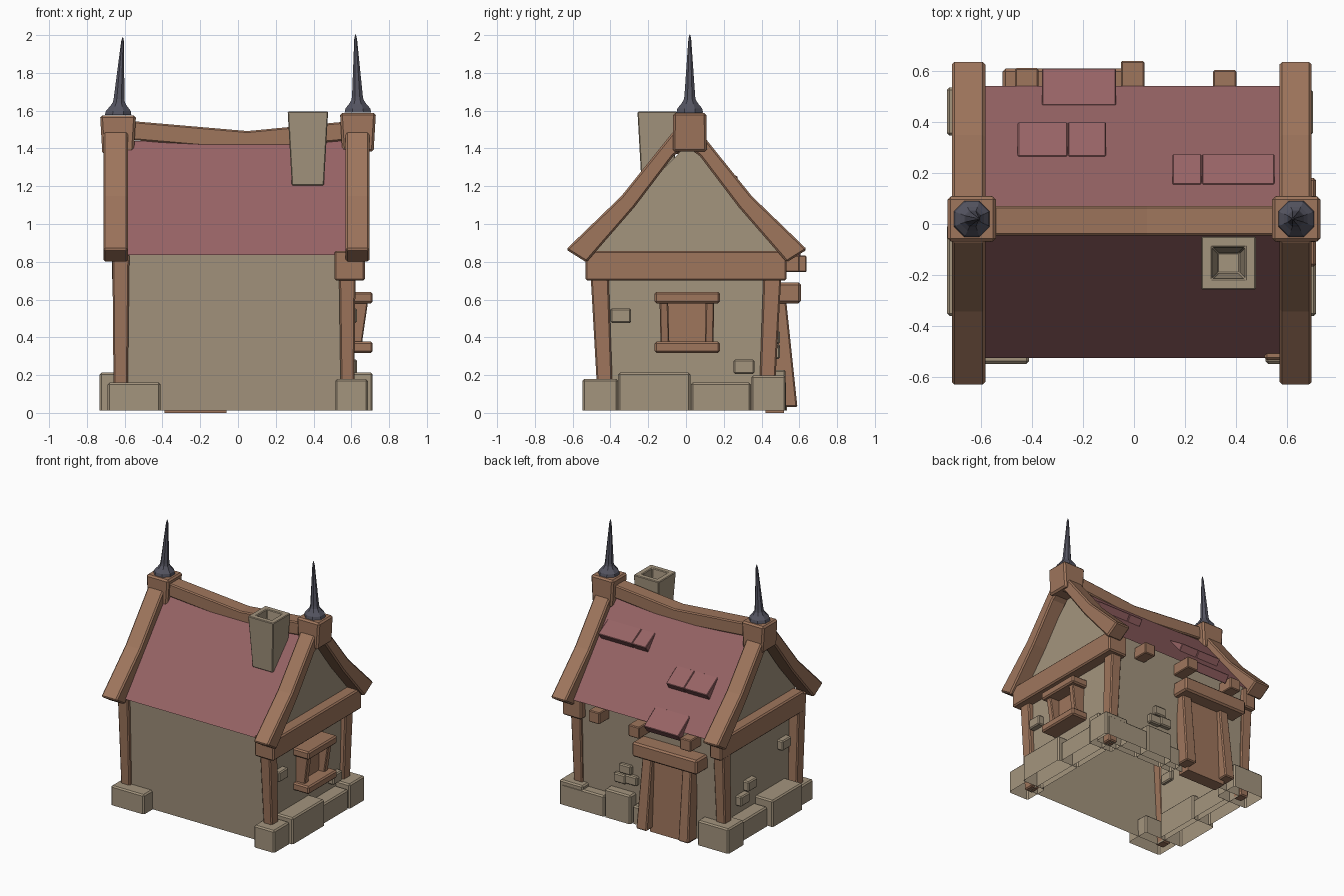
import bpy, bmesh, math

if "Cube" in bpy.data.objects:
    bpy.data.objects.remove(bpy.data.objects["Cube"])


def material(name, rgb):
    m = bpy.data.materials.new(name)
    m.diffuse_color = (*rgb, 1)
    m.use_nodes = True
    m.node_tree.nodes["Principled BSDF"].inputs["Base Color"].default_value = m.diffuse_color
    return m


STONE = material("tan_stone", (0.370, 0.298, 0.208))
WOOD = material("brown_wood", (0.345, 0.180, 0.108))
TILE = material("red_roof", (0.308, 0.125, 0.129))
IRON = material("dark_iron", (0.090, 0.090, 0.120))


def finish(name, bm, mat, bevel=0.0):
    bmesh.ops.recalc_face_normals(bm, faces=bm.faces)
    me = bpy.data.meshes.new(name)
    bm.to_mesh(me)
    bm.free()
    me.materials.append(mat)
    ob = bpy.data.objects.new(name, me)
    bpy.context.collection.objects.link(ob)
    if bevel:
        mod = ob.modifiers.new("chamfer", "BEVEL")
        mod.width = bevel
        mod.segments = 1
        mod.limit_method = "ANGLE"
    return ob


def loft(bm, rings, caps=True, closed=True, first_cap=True):
    """Skin a list of equally long point rings."""
    vs = [[bm.verts.new(p) for p in r] for r in rings]
    n = len(vs[0])
    for a, b in zip(vs, vs[1:]):
        for i in range(n if closed else n - 1):
            j = (i + 1) % n
            bm.faces.new((a[i], a[j], b[j], b[i]))
    if caps:
        if first_cap:
            bm.faces.new(vs[0])
        bm.faces.new(vs[-1])


def block(name, x, y, z, mat, top_x=None, top_y=None, bevel=0.01, bottom=True):
    """Box, optionally with a shifted or tapered top or an open bottom."""
    bm = bmesh.new()
    rings = []
    for (x0, x1), (y0, y1), h in ((x, y, z[0]), (top_x or x, top_y or y, z[1])):
        rings.append([(x0, y0, h), (x1, y0, h), (x1, y1, h), (x0, y1, h)])
    loft(bm, rings, first_cap=bottom)
    return finish(name, bm, mat, bevel)


def prism_x(name, profile, x, mat, bevel=0.01):
    """Extrude a (y, z) profile along x."""
    bm = bmesh.new()
    loft(bm, [[(h, y, z) for y, z in profile] for h in x])
    return finish(name, bm, mat, bevel)


# Walls: open underneath, gables at both ends
wall = [(-0.44, 0.013), (-0.48, 0.885), (-0.27, 1.135), (0.015, 1.43),
        (0.275, 1.145), (0.49, 0.885), (0.45, 0.013)]
bm = bmesh.new()
loft(bm, [[(x, y, z) for y, z in wall] for x in (-0.585, 0.585)], closed=False)
finish("walls", bm, STONE)

# Roof sheet over two slopes
bm = bmesh.new()
slope = [(-0.525, 0.837), (-0.03, 1.44), (0.05, 1.44), (0.54, 0.84)]
loft(bm, [[(x, y, z) for y, z in slope] for x in (-0.63, 0.62)], caps=False, closed=False)
finish("roof", bm, TILE)


# Wedge shingles on the back slope
def roof_z(y):
    return 1.44 - (y - 0.05) * 0.6 / 0.49


for x0, x1, y0, y1 in ((-0.455, -0.261, 0.265, 0.40), (-0.259, -0.11, 0.265, 0.40),
                       (0.15, 0.264, 0.155, 0.275), (0.266, 0.55, 0.155, 0.275),
                       (-0.36, -0.07, 0.465, 0.61)):
    prism_x("shingle", [(y0, roof_z(y0) - 0.02), (y0, roof_z(y0) + 0.006),
                        (y1, roof_z(y1) + 0.085), (y1 - 0.04, roof_z(y1) + 0.03)],
            (x0, x1), TILE, 0.004)

# Ridge beam with a sag in the middle
bm = bmesh.new()
loft(bm, [[(x, -0.045, z - 0.1), (x, 0.07, z - 0.1), (x, 0.07, z), (x, -0.045, z)]
          for x, z in ((-0.6, 1.548), (0.05, 1.492), (0.6, 1.545))])
finish("ridge_beam", bm, WOOD, 0.008)

# Barge boards, kinked like the gable edge
board = [(0.638, 0.865), (0.345, 1.148), (0.07, 1.49), (0.0, 1.49),
         (0.0, 1.41), (0.07, 1.36), (0.275, 1.09), (0.53, 0.797)]
for x in ((-0.713, -0.582), (0.57, 0.695)):
    for s in (-1, 1):
        prism_x("barge_board", [(s * y + 0.003, z) for y, z in board], x, WOOD, 0.01)

# Apex blocks and lathed spires
for cx, tip, top in ((-0.635, -0.61, 1.575), (0.635, 0.622, 1.588)):
    block("apex_block", (cx - 0.083, cx + 0.083), (-0.07, 0.11), (top - 0.205, top), WOOD,
          (cx - 0.095, cx + 0.095), (-0.068, 0.108), 0.012)
    bm = bmesh.new()
    rings = []
    for r, h in ((0.076, 0), (0.071, 0.022), (0.05, 0.045), (0.035, 0.066),
                 (0.031, 0.085), (0.008, 0.39), (0.002, 0.412)):
        c = cx + (tip - cx) * h / 0.412
        rings.append([(c + r * math.cos((k + 0.5) * math.pi / 4),
                       0.02 + r * math.sin((k + 0.5) * math.pi / 4),
                       top + 0.002 + h) for k in range(8)])
    loft(bm, rings)
    finish("spire", bm, IRON)

# Chimney with a sunken, tapering flue
chimney = block("chimney", (0.285, 0.455), (-0.235, -0.065), (1.205, 1.595), STONE,
                (0.263, 0.477), (-0.257, -0.048), 0.005)
bm = bmesh.new()
bm.from_mesh(chimney.data)
bm.faces.ensure_lookup_table()
lid = max(bm.faces, key=lambda f: f.calc_center_median().z)
bmesh.ops.inset_region(bm, faces=[lid], thickness=0.06)
bmesh.ops.inset_region(bm, faces=[lid], thickness=0.03, depth=-0.16)
bm.to_mesh(chimney.data)
bm.free()

# Corner posts, leaning inward toward the bottom
for sx in (-1, 1):
    ox = (0.585, 0.658) if sx < 0 else (0.545, 0.615)
    tx = (0.575, 0.665) if sx < 0 else (0.535, 0.622)
    flip = lambda p: tuple(sorted(sx * v for v in p))
    for sy in (-1, 1):
        block("corner_post", flip(ox), tuple(sorted(sy * v for v in (0.385, 0.465))),
              (0.02, 0.84 if sx < 0 else 0.73), WOOD, flip(tx),
              tuple(sorted(sy * v for v in (0.41, 0.505))), 0.008)
block("gable_beam_right", (0.51, 0.672), (-0.533, 0.533), (0.7, 0.858), WOOD)
block("gable_beam_left", (-0.668, -0.57), (-0.47, 0.533), (0.7, 0.858), WOOD)

# Foundation stones: corners, sides and back, open underneath
for x, y, h in (((0.515, 0.687), (-0.547, -0.36), 0.18), ((0.54, 0.713), (-0.36, 0.024), 0.213),
                ((0.54, 0.69), (0.026, 0.344), 0.16), ((0.50, 0.70), (0.346, 0.528), 0.197),
                ((-0.69, -0.41), (-0.547, -0.36), 0.16), ((-0.732, -0.54), (-0.36, 0.0), 0.213),
                ((-0.69, -0.54), (0.003, 0.344), 0.16), ((-0.732, -0.47), (0.346, 0.535), 0.20),
                ((0.32, 0.68), (0.40, 0.53), 0.17), ((0.10, 0.317), (0.40, 0.528), 0.228),
                ((0.0, 0.097), (0.40, 0.505), 0.15)):
    block("foundation_stone", x, y, (0.013, h), STONE, bevel=0.01, bottom=False)

# Loose stones showing in the walls
for s, cy, cz in ((1, -0.345, 0.515), (1, 0.307, 0.245),
                  (-1, -0.32, 0.50), (-1, 0.09, 0.345), (-1, 0.18, 0.265)):
    block("side_wall_stone", tuple(sorted((s * 0.56, s * 0.63))), (cy - 0.055, cy + 0.055),
          (cz - 0.038, cz + 0.038), STONE, bevel=0.008)
for cx, cz in ((0.17, 0.40), (0.215, 0.32), (0.12, 0.33)):
    block("back_wall_stone", (cx - 0.05, cx + 0.05), (0.44, 0.497),
          (cz - 0.035, cz + 0.035), STONE, bevel=0.008)

# Side window: shutter panel, jambs, lintel and sill
block("window_panel", (0.56, 0.61), (-0.10, 0.11), (0.35, 0.60), WOOD, bevel=0)
for y, ty in (((-0.135, -0.088), (-0.14, -0.095)), ((0.10, 0.145), (0.105, 0.15))):
    block("window_jamb", (0.57, 0.655), y, (0.36, 0.60), WOOD, (0.57, 0.69), ty, 0.006)
for z in ((0.318, 0.377), (0.58, 0.64)):
    block("window_rail", (0.57, 0.713), (-0.167, 0.18), z, WOOD)

# Back door: panel, splayed posts and lintel
block("door_panel", (-0.39, -0.06), (0.42, 0.52), (0.0, 0.6), WOOD,
      top_y=(0.42, 0.50), bevel=0)
for x, tx in (((-0.43, -0.345), (-0.415, -0.34)), ((-0.08, 0.01), (-0.085, -0.005))):
    block("door_post", x, (0.48, 0.59), (0.03, 0.60), WOOD, tx, (0.45, 0.53), 0.008)
block("door_lintel", (-0.515, 0.033), (0.45, 0.608), (0.58, 0.69), WOOD, bevel=0.012)

# Rafter ends under the back eave
for cx, y in ((0.355, 0.602), (-0.005, 0.638), (-0.42, 0.61)):
    block("rafter_end", (cx - 0.046, cx + 0.046), (0.44, y), (0.745, 0.833), WOOD, bevel=0.006)
